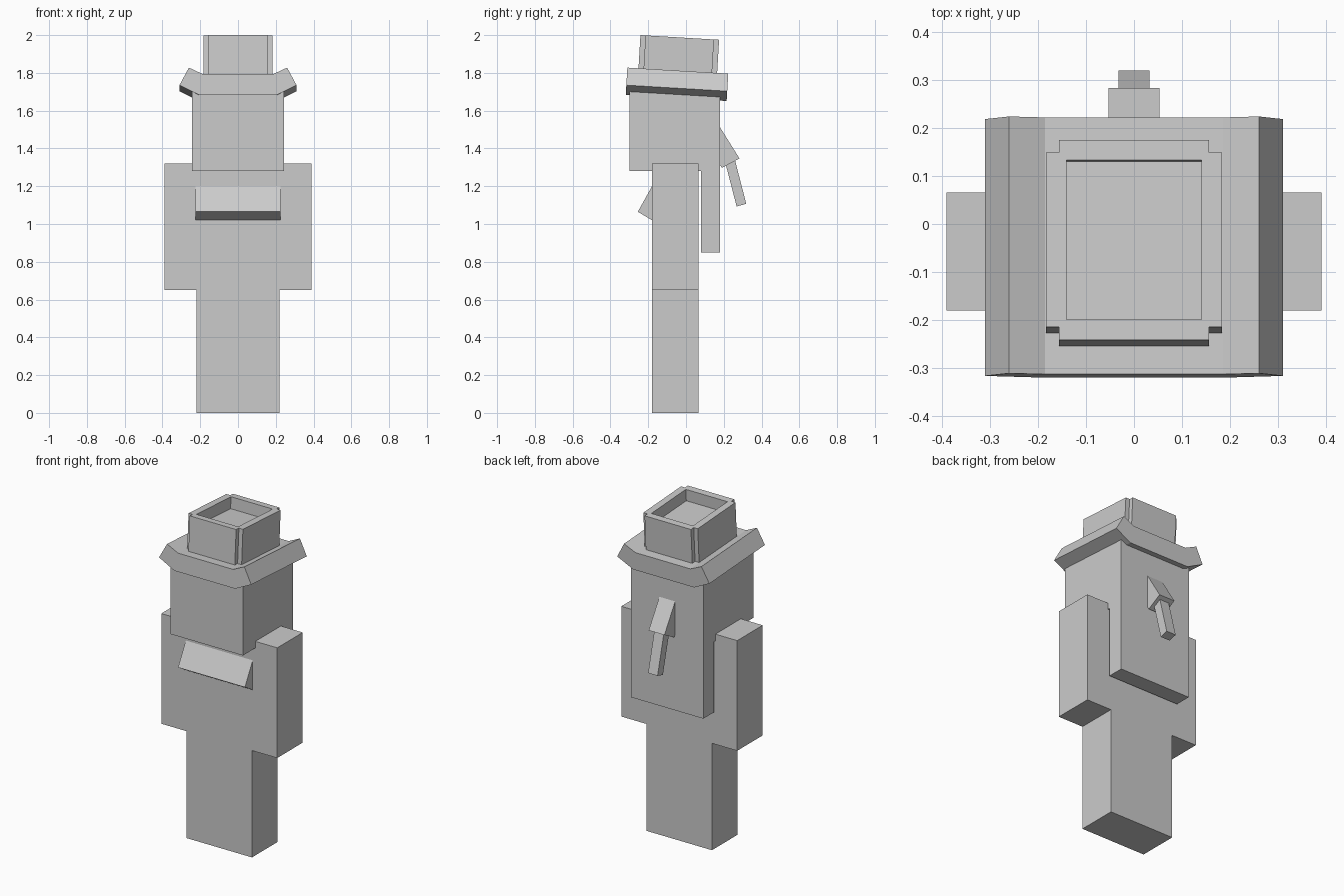
import bpy, bmesh, math
from mathutils import Matrix

if "Cube" in bpy.data.objects:
    bpy.data.objects.remove(bpy.data.objects["Cube"])

grey = bpy.data.materials.new("plain grey")
grey.diffuse_color = (0.6, 0.6, 0.6, 1)
grey.use_nodes = True
grey.node_tree.nodes["Principled BSDF"].inputs["Base Color"].default_value = grey.diffuse_color


def prism(name, pts, a, b, axis):
    """Extrude a closed outline from a to b along the given axis."""
    place = {'x': lambda p, t: (t, p[0], p[1]),
             'y': lambda p, t: (p[0], t, p[1]),
             'z': lambda p, t: (p[0], p[1], t)}[axis]
    bm = bmesh.new()
    lo = [bm.verts.new(place(p, a)) for p in pts]
    hi = [bm.verts.new(place(p, b)) for p in pts]
    bm.faces.new(lo)
    bm.faces.new(hi)
    n = len(pts)
    for i in range(n):
        j = (i + 1) % n
        bm.faces.new((lo[i], lo[j], hi[j], hi[i]))
    bmesh.ops.recalc_face_normals(bm, faces=bm.faces)
    me = bpy.data.meshes.new(name)
    bm.to_mesh(me)
    bm.free()
    me.materials.append(grey)
    ob = bpy.data.objects.new(name, me)
    bpy.context.collection.objects.link(ob)
    return ob


def box(name, x, y0, y1, z0, z1):
    return prism(name, [(-x, y0), (x, y0), (x, y1), (-x, y1)], z0, z1, 'z')


# Body: legs, wide torso with arms, head, hanging hair
box("legs", 0.22, -0.18, 0.065, 0, 0.65)
box("torso_and_arms", 0.39, -0.18, 0.065, 0.65, 1.32)
box("head", 0.243, -0.30, 0.18, 1.28, 1.72)
box("back_hair", 0.243, 0.08, 0.18, 0.85, 1.28)

# Tilted blocks: folded forearms and two-piece ponytail
prism("folded_forearms",
      [(-0.18, 1.20), (-0.255, 1.065), (-0.18, 1.02), (-0.105, 1.155)],
      -0.225, 0.225, 'x')
prism("ponytail_upper",
      [(0.177, 1.517), (0.283, 1.347), (0.19, 1.297), (0.084, 1.467)],
      -0.053, 0.053, 'x')
prism("ponytail_lower",
      [(0.208, 1.325), (0.268, 1.093), (0.319, 1.107), (0.259, 1.339)],
      -0.032, 0.032, 'x')

# Hat, built flat from its lower front edge, then tipped backwards
tilt = (Matrix.Translation((0, -0.319, 1.683))
        @ Matrix.Rotation(math.radians(-3.4), 4, 'X'))

# Brim with upturned sides
half = [(0.205, 0), (0.31, 0.052), (0.26, 0.145), (0.185, 0.11)]
outline = half + [(-x, z) for x, z in reversed(half)]
brim = prism("hat_brim", outline, 0, 0.535, 'y')

# Crown with notched corners
mid, notch = 0.2675, 0.027
hx, hy = 0.183, 0.2085
corner = [(hx, hy - notch), (hx - notch, hy - notch), (hx - notch, hy)]
loop = corner + [(-x, y) for x, y in reversed(corner)]
loop += [(-x, -y) for x, y in loop]
crown = prism("hat_crown", [(x, y + mid) for x, y in loop], 0.10, 0.321, 'z')

# Recess in the crown top
cutter = box("crown_recess_cutter", 0.14, mid - 0.166, mid + 0.166, 0.25, 0.40)
cutter.hide_render = True
cutter.hide_viewport = False
cutter.display_type = 'WIRE'

for ob in (brim, crown, cutter):
    ob.matrix_world = tilt

cut = crown.modifiers.new("recess", 'BOOLEAN')
cut.operation = 'DIFFERENCE'
cut.solver = 'EXACT'
cut.object = cutter
